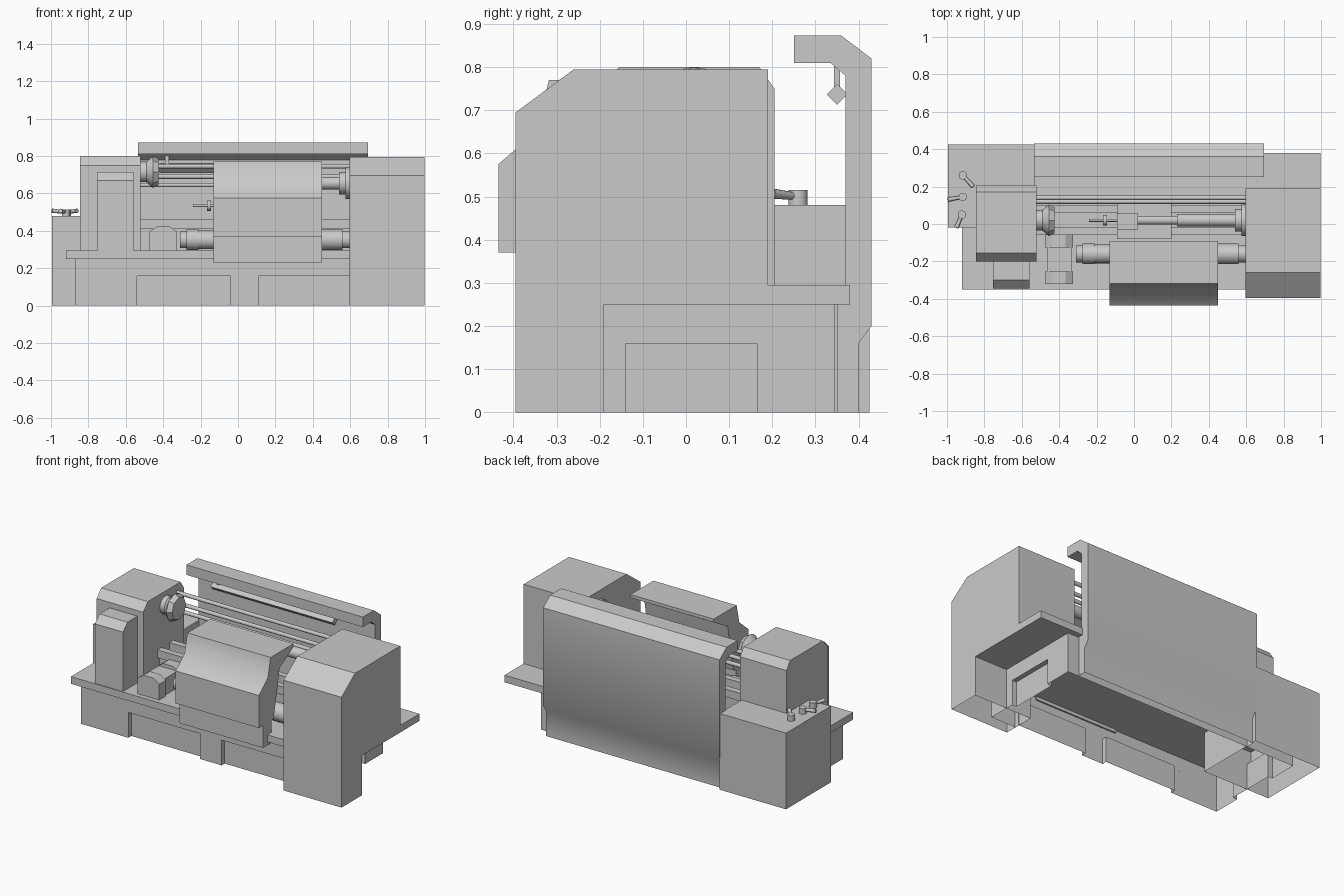
import bpy, bmesh, math
from mathutils import Vector

cube = bpy.data.objects.get("Cube")
if cube:
    bpy.data.objects.remove(cube, do_unlink=True)

grey = bpy.data.materials.new("machine grey")
grey.use_nodes = True
grey.diffuse_color = (0.59, 0.59, 0.59, 1)
grey.node_tree.nodes["Principled BSDF"].inputs["Base Color"].default_value = (0.59, 0.59, 0.59, 1)


def finish(name, bm):
    mesh = bpy.data.meshes.new(name)
    bm.to_mesh(mesh)
    bm.free()
    mesh.materials.append(grey)
    ob = bpy.data.objects.new(name, mesh)
    bpy.context.collection.objects.link(ob)
    return ob


def smooth(ob, degrees):
    bpy.ops.object.select_all(action="DESELECT")
    ob.select_set(True)
    bpy.context.view_layer.objects.active = ob
    bpy.ops.object.shade_smooth_by_angle(angle=math.radians(degrees))


def prism(name, pts, lo, hi, axis="x", hollow=False, topless=False):
    """Extrude a 2D profile between lo and hi along an axis; hollow drops the floor, topless the roof."""
    place = {"x": lambda a, b, t: (t, a, b),
             "y": lambda a, b, t: (a, t, b),
             "z": lambda a, b, t: (a, b, t)}[axis]
    bm = bmesh.new()
    rings = [[bm.verts.new(place(a, b, t)) for a, b in pts] for t in (lo, hi)]
    for ring in rings:
        bm.faces.new(ring)
    n = len(pts)
    for i in range(n):
        j = (i + 1) % n
        bm.faces.new((rings[0][i], rings[0][j], rings[1][j], rings[1][i]))
    bmesh.ops.recalc_face_normals(bm, faces=bm.faces)
    low = min(v.co.z for v in bm.verts) + 0.001
    high = max(v.co.z for v in bm.verts) - 0.001
    caps = [f for f in bm.faces if (hollow and all(v.co.z < low for v in f.verts))
            or (topless and all(v.co.z > high for v in f.verts))]
    bmesh.ops.delete(bm, geom=caps, context="FACES_ONLY")
    return finish(name, bm)


def box(name, x, y, z, hollow=False):
    return prism(name, [(y[0], z[0]), (y[1], z[0]), (y[1], z[1]), (y[0], z[1])],
                 x[0], x[1], "x", hollow)


def rod(name, start, end, r, r2=None, sides=24):
    a, b = Vector(start), Vector(end)
    bm = bmesh.new()
    bmesh.ops.create_cone(bm, cap_ends=True, segments=sides, radius1=r,
                          radius2=r if r2 is None else r2, depth=(b - a).length)
    ob = finish(name, bm)
    ob.rotation_mode = "QUATERNION"
    ob.rotation_quaternion = (b - a).to_track_quat("Z", "Y")
    ob.location = (a + b) / 2
    if sides > 8:
        smooth(ob, 35)


def turned(name, y, z, steps):
    """A row of coaxial cylinders along x: (start, end, radius[, end radius])."""
    for i, s in enumerate(steps):
        rod(f"{name}_{i + 1}", (s[0], y, z), (s[1], y, z), *s[2:])


# Plinth: thin walls, the lower half stepped inward between the feet
FRONT, BACK, LEFT, RIGHT, STEP = -0.32, 0.345, -0.87, 0.77, 0.03
outline = [(LEFT, FRONT)]
for x0, x1 in ((-0.54, -0.04), (0.11, 0.6)):
    outline += [(x0, FRONT), (x0, FRONT + STEP), (x1, FRONT + STEP), (x1, FRONT)]
    box("plinth_front_ledge", (x0, x1), (FRONT, FRONT + STEP), (0.159, 0.162))
outline.append((RIGHT, FRONT))
outline += [(RIGHT, -0.14), (RIGHT - STEP, -0.14), (RIGHT - STEP, 0.165), (RIGHT, 0.165),
            (RIGHT, BACK), (LEFT, BACK)]
outline += [(LEFT, 0.165), (LEFT + STEP, 0.165), (LEFT + STEP, -0.14), (LEFT, -0.14)]
for x0 in (LEFT, RIGHT - STEP):
    box("plinth_end_ledge", (x0, x0 + STEP), (-0.14, 0.165), (0.159, 0.162))
prism("plinth_lower_walls", outline, 0, 0.16, "z", True, True)
prism("plinth_upper_walls", [(LEFT, FRONT), (RIGHT, FRONT), (RIGHT, BACK), (LEFT, BACK)],
      0.16, 0.25, "z", True, True)

# Chip tray
prism("chip_tray", [(-0.92, -0.35), (0.6, -0.35), (0.6, -0.19), (0.998, -0.19),
                    (0.998, 0.38), (-0.92, 0.38)], 0.25, 0.295, "z")

# Right cabinet, its rear part standing on the tray
prism("right_cabinet", [(-0.395, 0), (-0.19, 0), (-0.19, 0.295), (0.19, 0.295), (0.19, 0.795),
                        (-0.26, 0.795), (-0.395, 0.695)], 0.595, 0.998, "x", True)

# Left rear cabinet with control levers
box("left_rear_cabinet", (-0.995, -0.53), (-0.02, 0.425), (0, 0.48), True)
levers = [((-0.915, 0.26), (-0.86, 0.2)), ((-0.915, 0.145), (-0.995, 0.13)),
          ((-0.92, 0.05), (-0.95, -0.02))]
for i, (k, tip) in enumerate(levers):
    rod(f"lever_hub_{i + 1}", (*k, 0.48), (*k, 0.515), 0.022)
    rod(f"lever_arm_{i + 1}", (*k, 0.5), (*tip, 0.507), 0.008, 0.012, 12)

# Headstock and its front housing
prism("headstock", [(-0.2, 0.295), (0.205, 0.295), (0.205, 0.75), (0.17, 0.8),
                    (-0.155, 0.8), (-0.2, 0.75)], -0.845, -0.52)
prism("front_housing", [(-0.345, 0.295), (-0.2, 0.295), (-0.2, 0.715), (-0.3, 0.715),
                        (-0.345, 0.67)], -0.755, -0.56)

# Rear splash guard with hooked top and lamp
guard = prism("splash_guard", [(0.35, 0), (0.4, 0), (0.4, 0.16), (0.43, 0.2), (0.43, 0.82),
                               (0.36, 0.873), (0.25, 0.873), (0.25, 0.81), (0.335, 0.81),
                               (0.37, 0.78), (0.37, 0.25), (0.35, 0.25)],
              -0.535, 0.695, "x", True)
smooth(guard, 37)
rod("lamp_tube", (-0.42, 0.35, 0.737), (0.43, 0.35, 0.737), 0.024, None, 4)
box("lamp_bracket", (-0.39, -0.37), (0.343, 0.357), (0.75, 0.81))

# Sliding front cover with lower apron
cover = prism("front_cover", [(-0.435, 0.37), (-0.29, 0.37), (-0.25, 0.55), (-0.23, 0.67),
                              (-0.09, 0.75), (-0.09, 0.77), (-0.318, 0.77), (-0.345, 0.652),
                              (-0.435, 0.575)], -0.13, 0.45)
smooth(cover, 38)
box("cover_apron", (-0.13, 0.45), (-0.395, -0.31), (0.23, 0.37))

# Bed, ways and guide rods
box("bed", (-0.52, 0.6), (-0.04, 0.09), (0.295, 0.41))
for i, y in enumerate([(-0.06, -0.02), (0.06, 0.1)]):
    box(f"bed_way_{i + 1}", (-0.52, 0.6), y, (0.41, 0.46))
for i, (y, z) in enumerate([(0.12, 0.645), (0.12, 0.69), (0.14, 0.745)]):
    rod(f"guide_rod_{i + 1}", (-0.52, y, z), (0.6, y, z), 0.012)

# Carriage with tool post
box("carriage", (-0.09, 0.2), (-0.08, 0.11), (0.46, 0.51))
box("tool_post", (-0.09, 0.02), (-0.03, 0.06), (0.51, 0.58))
turned("tool_spindle", 0.02, 0.535, [(-0.24, -0.09, 0.008), (-0.165, -0.145, 0.028)])

# Spindle chuck, tailstock quill and lower drive shaft
turned("chuck", 0.02, 0.715, [(-0.52, -0.49, 0.055), (-0.49, -0.455, 0.055, 0.085),
                              (-0.455, -0.425, 0.085, 0.07, 8)])
turned("tailstock", 0.02, 0.655, [(0.02, 0.23, 0.024), (0.23, 0.54, 0.034),
                                  (0.54, 0.575, 0.06), (0.575, 0.597, 0.085)])
turned("drive_shaft", -0.16, 0.352, [(-0.31, -0.275, 0.045), (-0.275, -0.21, 0.055),
                                     (-0.21, -0.12, 0.05), (-0.12, 0.56, 0.055),
                                     (0.56, 0.597, 0.045)])

# Motor block on the tray
block = [(-0.475, 0.295), (-0.325, 0.295), (-0.325, 0.395), (-0.365, 0.422),
         (-0.435, 0.422), (-0.475, 0.395)]
prism("motor_block_front", block, -0.32, -0.255, "y")
box("motor_block_neck", (-0.465, -0.335), (-0.255, -0.125), (0.295, 0.4))
prism("motor_block_rear", block, -0.125, -0.06, "y")
